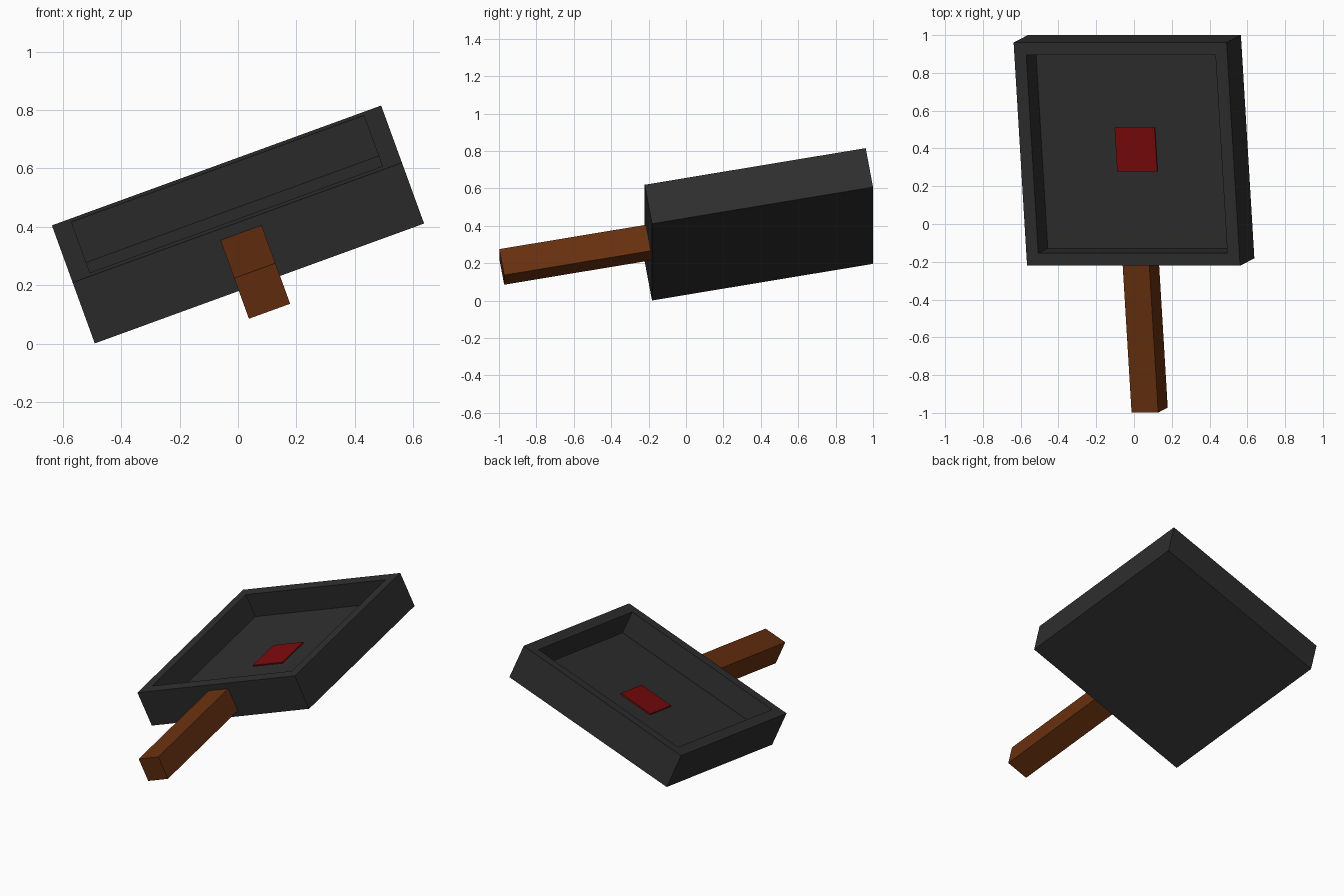
import bpy, bmesh, math
from mathutils import Matrix, Vector

if "Cube" in bpy.data.objects:
    bpy.data.objects.remove(bpy.data.objects["Cube"])

# Whole model is tilted; local origin is the centre of the pan's rim plane
TILT = (Matrix.Translation((-0.038, 0.370, 0.512))
        @ Matrix.Rotation(math.radians(-20), 4, 'Y')
        @ Matrix.Rotation(math.radians(10), 4, 'X'))


def material(name, rgb):
    m = bpy.data.materials.new(name)
    m.diffuse_color = (*rgb, 1)
    m.use_nodes = True
    m.node_tree.nodes["Principled BSDF"].inputs["Base Color"].default_value = m.diffuse_color
    return m


def box(name, size, centre, mat, recess=None):
    """Tilted box; recess = (wall, depth) hollows out the top face."""
    bm = bmesh.new()
    bmesh.ops.create_cube(bm, size=1)
    bmesh.ops.scale(bm, vec=size, verts=bm.verts)
    bmesh.ops.translate(bm, vec=centre, verts=bm.verts)
    if recess:
        wall, depth = recess
        bm.normal_update()
        top = max(bm.faces, key=lambda f: f.normal.z)
        bmesh.ops.inset_region(bm, faces=[top], thickness=wall)
        ret = bmesh.ops.extrude_face_region(bm, geom=[top])
        verts = [v for v in ret['geom'] if isinstance(v, bmesh.types.BMVert)]
        bmesh.ops.translate(bm, vec=(0, 0, -depth), verts=verts)
        if top.is_valid:
            bmesh.ops.delete(bm, geom=[top], context='FACES_ONLY')
        bmesh.ops.recalc_face_normals(bm, faces=bm.faces)
    me = bpy.data.meshes.new(name)
    bm.to_mesh(me)
    bm.free()
    me.materials.append(mat)
    ob = bpy.data.objects.new(name, me)
    ob.matrix_world = TILT
    bpy.context.collection.objects.link(ob)
    return ob


iron = material("dark iron", (0.028, 0.028, 0.028))
wood = material("brown wood", (0.14, 0.03, 0.005))
red = material("deep red", (0.2, 0.003, 0.004))

# Square pan with a recessed floor
box("pan", (1.2, 1.2, 0.225), (0, 0, -0.1125), iron, recess=(0.095, 0.15))
# Handle, centred on the front wall
box("handle", (0.15, 0.8, 0.15), (0, -0.996, -0.1125), wood)
# Red patch in the middle of the floor
box("red_patch", (0.225, 0.235, 0.008), (0, 0, -0.146), red)
